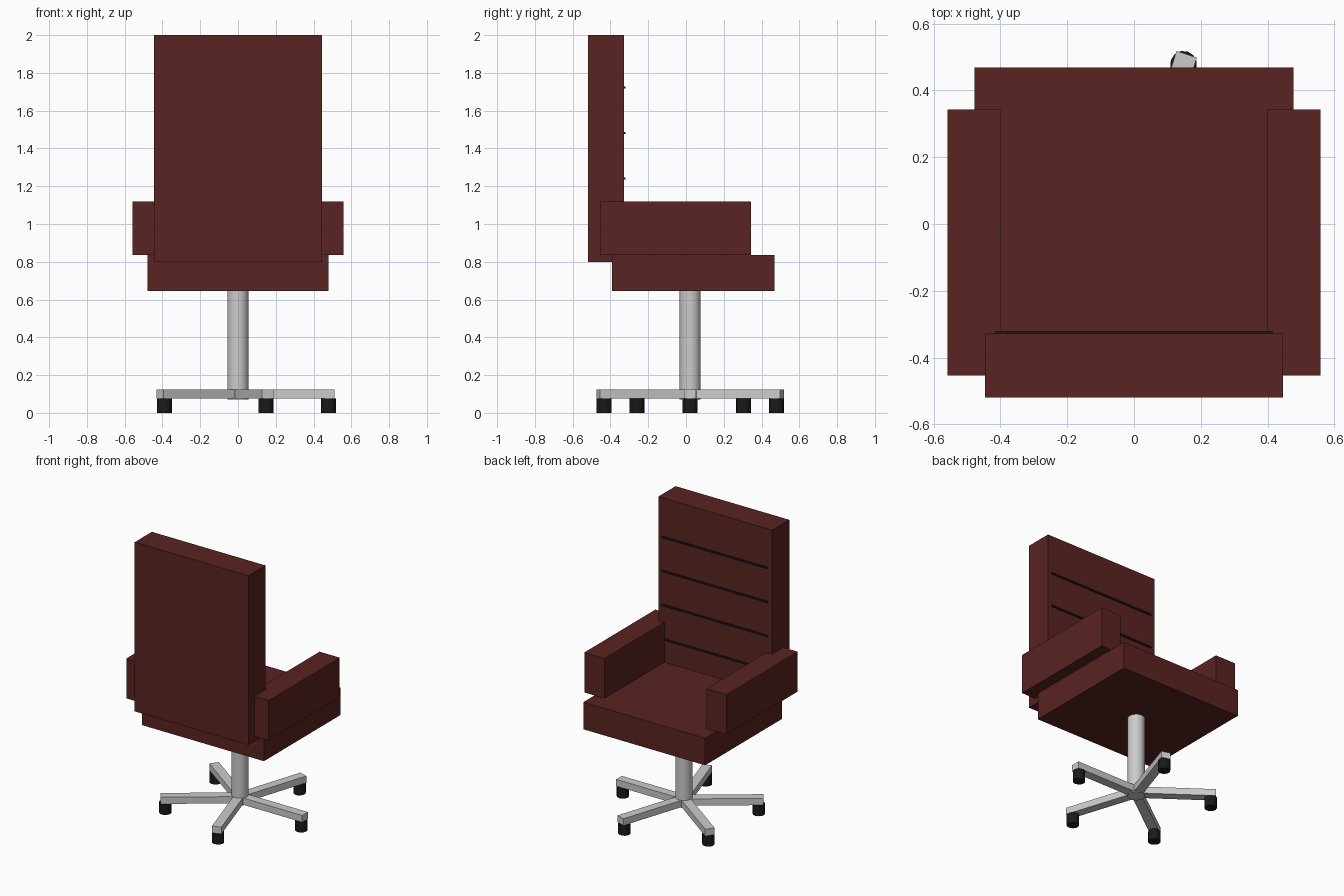
import bpy
from math import cos, sin, tau

if "Cube" in bpy.data.objects:
    bpy.data.objects.remove(bpy.data.objects["Cube"])


def material(name, rgb):
    m = bpy.data.materials.new(name)
    m.diffuse_color = (*rgb, 1)
    m.use_nodes = True
    m.node_tree.nodes["Principled BSDF"].inputs["Base Color"].default_value = m.diffuse_color
    return m


LEATHER = material("dark_red_leather", (0.1, 0.017, 0.015))
BLACK = material("black", (0.01, 0.01, 0.01))


def box(name, lo, hi, mat=None):
    centre = [(a + b) / 2 for a, b in zip(lo, hi)]
    bpy.ops.mesh.primitive_cube_add(size=1, location=centre)
    return finish(name, [b - a for a, b in zip(lo, hi)], mat)


def cylinder(name, x, y, z0, z1, radius, sides, mat=None):
    bpy.ops.mesh.primitive_cylinder_add(vertices=sides, radius=radius, depth=z1 - z0,
                                        location=(x, y, (z0 + z1) / 2))
    return finish(name, (1, 1, 1), mat)


def finish(name, scale, mat):
    o = bpy.context.object
    o.name = name
    o.scale = scale
    bpy.ops.object.transform_apply(location=False, rotation=False, scale=True)
    if mat:
        o.data.materials.append(mat)
    return o


# Upholstery
box("seat", (-0.478, -0.392, 0.645), (0.478, 0.468, 0.837), LEATHER)
box("backrest", (-0.446, -0.52, 0.80), (0.446, -0.328, 2.0), LEATHER)
for side, x0, x1 in (("left", -0.558, -0.4), ("right", 0.4, 0.558)):
    box(side + "_armrest", (x0, -0.454, 0.837), (x1, 0.343, 1.12), LEATHER)

# Dark seams across the front of the backrest
for i in range(4):
    z = 1.0 + 0.241 * i
    box(f"seam_{i + 1}", (-0.415, -0.335, z - 0.006), (0.415, -0.32, z + 0.006), BLACK)

# Column
CY = 0.022
column = cylinder("column", 0, CY, 0.07, 0.645, 0.056, 24)
bpy.ops.object.shade_smooth_by_angle()

# Five-star base with casters
for i in range(5):
    a = tau * i / 5
    leg = box(f"base_leg_{i + 1}", (0, -0.032, 0.075), (0.511, 0.032, 0.123))
    leg.location = (0.2555 * cos(a), CY + 0.2555 * sin(a), 0.099)
    leg.rotation_euler.z = a
    caster = cylinder(f"caster_{i + 1}", 0.48 * cos(a), CY + 0.48 * sin(a),
                      0, 0.075, 0.04, 12, BLACK)
    caster.rotation_euler.z = a
